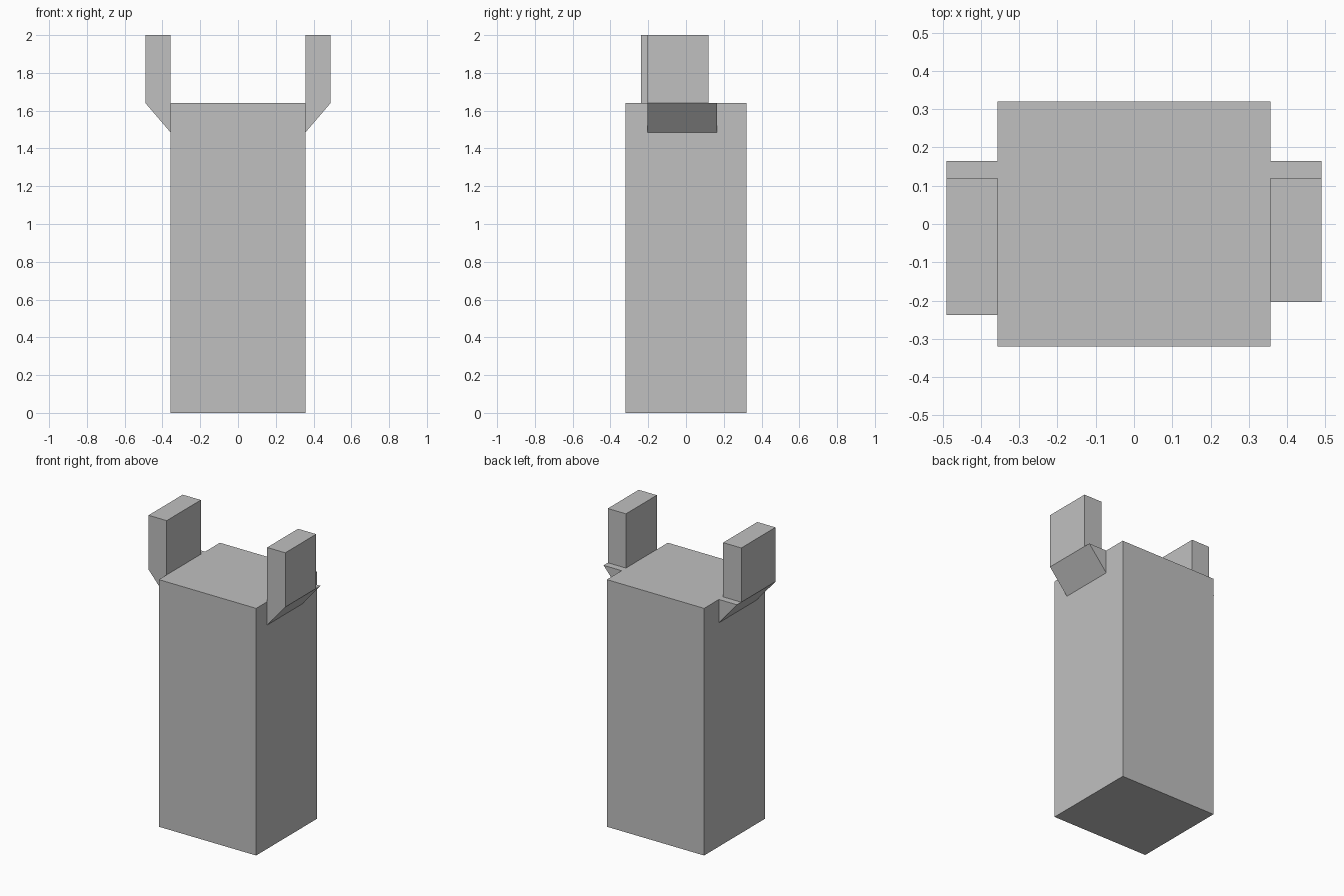
import bpy
import bmesh

cube = bpy.data.objects.get("Cube")
if cube:
    bpy.data.objects.remove(cube, do_unlink=True)

# Single plain grey
grey = bpy.data.materials.new("plain grey")
grey.use_nodes = True
grey.diffuse_color = (0.53, 0.53, 0.53, 1)
grey.node_tree.nodes["Principled BSDF"].inputs["Base Color"].default_value = grey.diffuse_color


def prism(name, profile, y0, y1):
    """Extrude an (x, z) profile along y from y0 to y1."""
    bm = bmesh.new()
    face = bm.faces.new([bm.verts.new((x, y0, z)) for x, z in profile])
    result = bmesh.ops.extrude_face_region(bm, geom=[face])
    moved = [v for v in result["geom"] if isinstance(v, bmesh.types.BMVert)]
    bmesh.ops.translate(bm, verts=moved, vec=(0, y1 - y0, 0))
    bmesh.ops.recalc_face_normals(bm, faces=bm.faces)
    mesh = bpy.data.meshes.new(name)
    bm.to_mesh(mesh)
    bm.free()
    mesh.materials.append(grey)
    obj = bpy.data.objects.new(name, mesh)
    bpy.context.collection.objects.link(obj)
    return obj


def box(name, x0, x1, y0, y1, z0, z1):
    return prism(name, [(x0, z0), (x1, z0), (x1, z1), (x0, z1)], y0, y1)


INNER, OUTER = 0.357, 0.49
DECK, TOP, FOOT = 1.64, 2.0, 1.485
POST_BACK, BRACKET_BACK = 0.12, 0.165

# Main tower block
box("tower_body", -INNER, INNER, -0.32, 0.32, 0, DECK)

# Upright posts on wedge brackets, the right one reaching slightly further forward
for side, sign, front in (("left", 1, -0.204), ("right", -1, -0.238)):
    box(side + "_post", sign * INNER, sign * OUTER, front, POST_BACK, DECK, TOP)
    prism(side + "_bracket",
          [(sign * INNER, FOOT), (sign * OUTER, DECK), (sign * INNER, DECK)],
          front, BRACKET_BACK)
